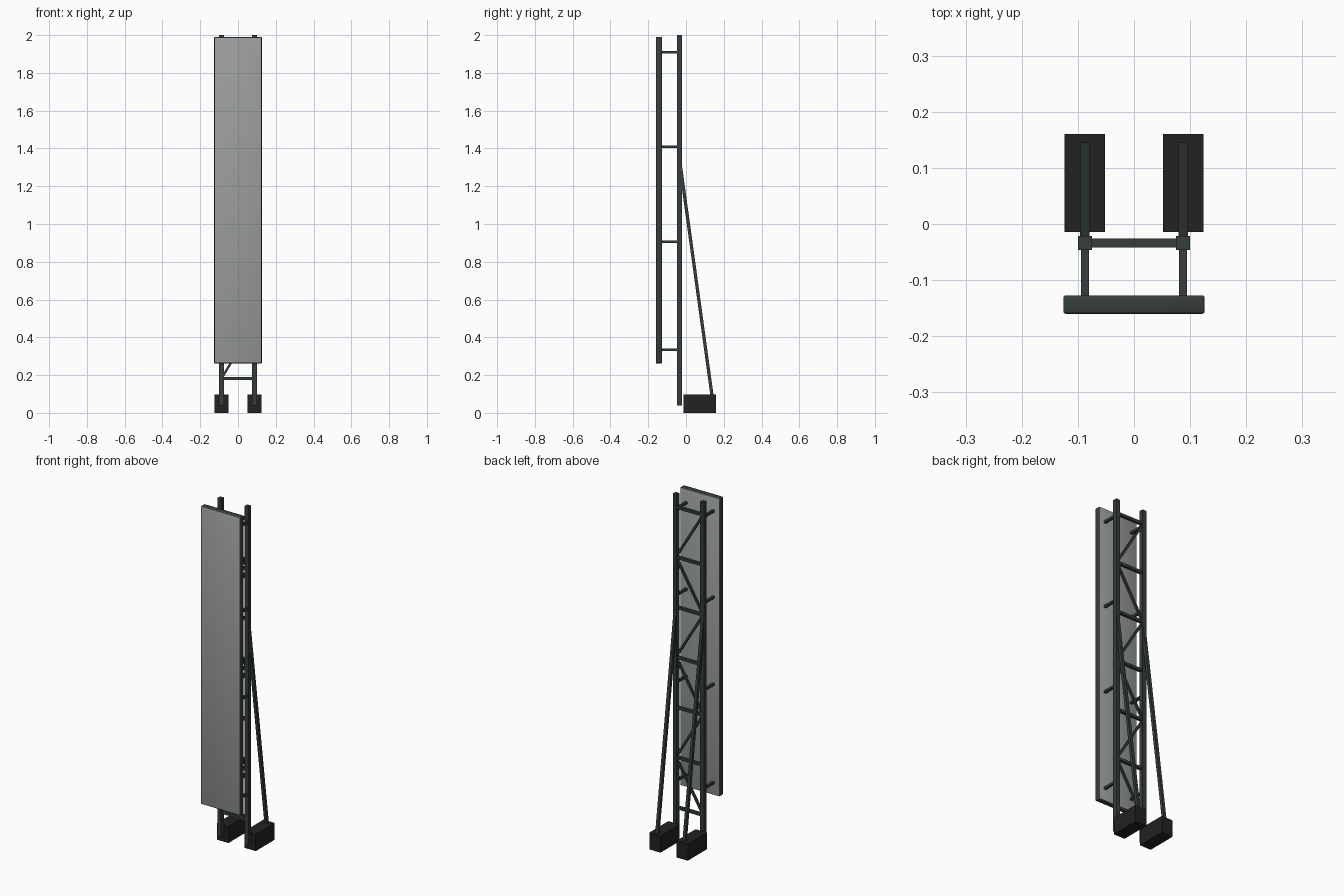
import bpy, bmesh
from mathutils import Vector

if "Cube" in bpy.data.objects:
    bpy.data.objects.remove(bpy.data.objects["Cube"])


def material(name, rgb):
    m = bpy.data.materials.new(name)
    m.diffuse_color = (*rgb, 1)
    m.use_nodes = True
    m.node_tree.nodes["Principled BSDF"].inputs["Base Color"].default_value = m.diffuse_color
    return m


STEEL = material("dark green steel", (0.036, 0.048, 0.045))
RUBBER = material("black ballast", (0.016, 0.016, 0.016))
SCREEN = material("grey panel", (0.33, 0.345, 0.34))


def finish(name, bm, *mats):
    mesh = bpy.data.meshes.new(name)
    bm.to_mesh(mesh)
    bm.free()
    for m in mats:
        mesh.materials.append(m)
    ob = bpy.data.objects.new(name, mesh)
    bpy.context.collection.objects.link(ob)
    return ob


def box(name, lo, hi, mat, bevel=0.0):
    lo, hi = Vector(lo), Vector(hi)
    bm = bmesh.new()
    bmesh.ops.create_cube(bm, size=1)
    for v in bm.verts:
        v.co = (lo + hi) / 2 + v.co * (hi - lo)
    if bevel:
        bmesh.ops.bevel(bm, geom=bm.edges[:], offset=bevel, segments=2,
                        profile=0.5, affect='EDGES')
    return finish(name, bm, mat)


def bar(name, a, b, w, d, mat):
    """Square bar from a to b."""
    a, b = Vector(a), Vector(b)
    bm = bmesh.new()
    bmesh.ops.create_cube(bm, size=1)
    bmesh.ops.scale(bm, vec=(w, d, (b - a).length), verts=bm.verts)
    axis = (b - a).normalized()
    side = Vector((1, 0, 0)) if abs(axis.x) < 0.01 else Vector((0, 1, 0))
    other = axis.cross(side)
    for v in bm.verts:
        v.co = (a + b) / 2 + side * v.co.x + other * v.co.y + axis * v.co.z
    return finish(name, bm, mat)


PX, PY = 0.0875, -0.034   # post centre

# Panel: dark edge, grey front and back
panel = box("panel", (-0.126, -0.16, 0.262), (0.126, -0.127, 1.99), STEEL, 0.004)
panel.data.materials.append(SCREEN)
for f in panel.data.polygons:
    f.use_smooth = True
    if abs(f.normal.y) > 0.95:
        f.material_index = 1

for s, side in ((-1, "left"), (1, "right")):
    x = s * PX
    # Upright, ballast foot and rear brace
    box(side + "_post", (x - 0.0125, PY - 0.0125, 0.04),
        (x + 0.0125, PY + 0.0125, 2.0), STEEL)
    box(side + "_foot", (x - 0.036, -0.014, 0), (x + 0.036, 0.16, 0.097), RUBBER)
    bar(side + "_brace", (x, 0.142, 0.06), (x, PY, 1.34), 0.017, 0.017, STEEL)
    # Stand-off arms to the panel
    for i, z in enumerate((0.335, 0.905, 1.41, 1.91)):
        bar(f"{side}_arm_{i}", (x, PY, z), (x, -0.13, z), 0.014, 0.013, STEEL)

# Rungs and zigzag lattice between the posts
STEP, Z0 = 0.29, 0.182
for i in range(7):
    z = Z0 + i * STEP
    bar(f"rung_{i}", (-PX, PY, z), (PX, PY, z), 0.016, 0.016, STEEL)
    if i < 6:
        s = -1 if i % 2 == 0 else 1
        bar(f"diagonal_{i}", (s * PX, PY, z), (-s * PX, PY, z + STEP),
            0.012, 0.012, STEEL)
